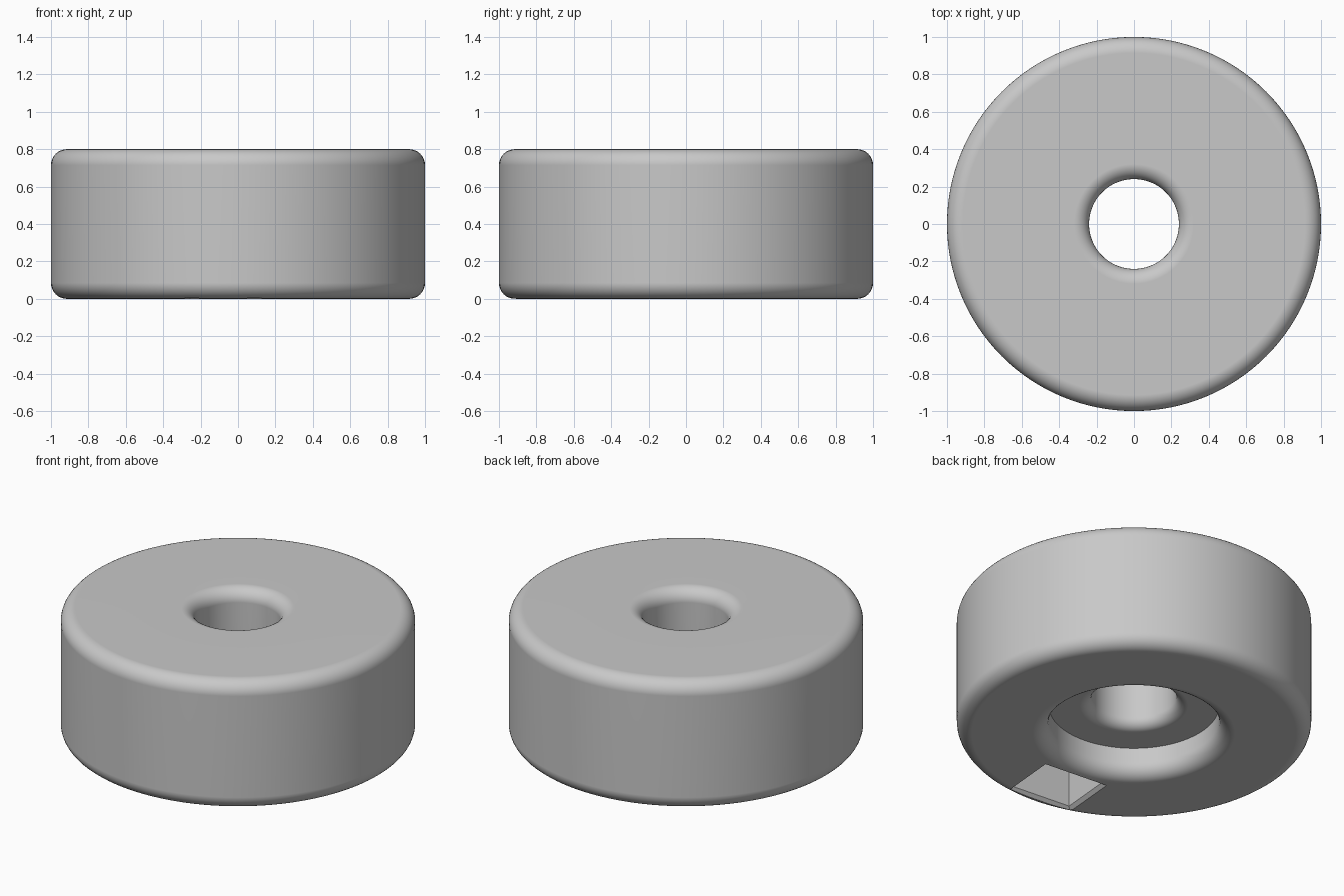
import bpy, bmesh, math
from mathutils import Vector, Matrix

old = bpy.data.objects.get("Cube")
if old:
    bpy.data.objects.remove(old)

SEGMENTS = 128
ARC_STEPS = 8


def make_object(name, bm):
    mesh = bpy.data.meshes.new(name)
    bmesh.ops.recalc_face_normals(bm, faces=bm.faces[:])
    bm.to_mesh(mesh)
    bm.free()
    obj = bpy.data.objects.new(name, mesh)
    bpy.context.collection.objects.link(obj)
    return obj


def rounded_profile(corners):
    """Round each right-angled corner (radius, height, fillet) of a closed outline."""
    points = []
    for i, (x, z, fillet) in enumerate(corners):
        p = Vector((x, 0, z))
        if not fillet:
            points.append(p)
            continue
        before, after = corners[i - 1], corners[(i + 1) % len(corners)]
        a = (Vector((before[0], 0, before[1])) - p).normalized()
        b = (Vector((after[0], 0, after[1])) - p).normalized()
        centre = p + fillet * (a + b)
        for k in range(ARC_STEPS + 1):
            t = math.pi / 2 * k / ARC_STEPS
            points.append(centre - fillet * (b * math.cos(t) + a * math.sin(t)))
    return points


# Flat colour
grey = bpy.data.materials.new("light grey")
grey.use_nodes = True
colour = (0.58, 0.58, 0.58, 1)
grey.diffuse_color = colour
grey.node_tree.nodes["Principled BSDF"].inputs["Base Color"].default_value = colour

# Round body with a through hole and a counterbore underneath
outline = rounded_profile([
    (0.24, 0.8, 0.08), (1, 0.8, 0.085), (1, 0, 0.085),
    (0.48, 0, 0.09), (0.48, 0.18, 0), (0.24, 0.18, 0.065),
])
bm = bmesh.new()
verts = [bm.verts.new(p) for p in outline]
edges = [bm.edges.new((verts[i - 1], v)) for i, v in enumerate(verts)]
bmesh.ops.spin(bm, geom=verts + edges, cent=(0, 0, 0), axis=(0, 0, 1),
               angle=math.tau, steps=SEGMENTS, use_merge=True)
bmesh.ops.remove_doubles(bm, verts=bm.verts[:], dist=1e-5)
body = make_object("round_foot", bm)
body.data.materials.append(grey)

# Cutter for the rectangular pocket, with a chamfered mouth
bm = bmesh.new()
rings = []
for z, half_x, half_y in ((-0.02, 0.23, 0.2), (0.02, 0.19, 0.16), (0.4, 0.19, 0.16)):
    rings.append([bm.verts.new((sx * half_x, sy * half_y - 0.75, z))
                  for sx, sy in ((-1, -1), (1, -1), (1, 1), (-1, 1))])
bm.faces.new(rings[0])
bm.faces.new(rings[-1])
for low, high in zip(rings, rings[1:]):
    for i in range(4):
        bm.faces.new((low[i - 1], low[i], high[i], high[i - 1]))
bm.transform(Matrix.Rotation(math.radians(-5), 4, 'Z'))
cutter = make_object("pocket_cutter", bm)
cutter.data.materials.append(grey)
cutter.hide_render = True

# Cut the pocket, then drop the cutter
cut = body.modifiers.new("pocket", 'BOOLEAN')
cut.operation = 'DIFFERENCE'
cut.solver = 'EXACT'
cut.object = cutter
for obj in bpy.context.selected_objects:
    obj.select_set(False)
bpy.context.view_layer.objects.active = body
body.select_set(True)
bpy.ops.object.modifier_apply(modifier=cut.name)
bpy.data.objects.remove(cutter)

# Smooth curves, crisp edges
bpy.ops.object.shade_smooth_by_angle(angle=math.radians(30))
weighted = body.modifiers.new("clean_shading", 'WEIGHTED_NORMAL')
weighted.keep_sharp = True
